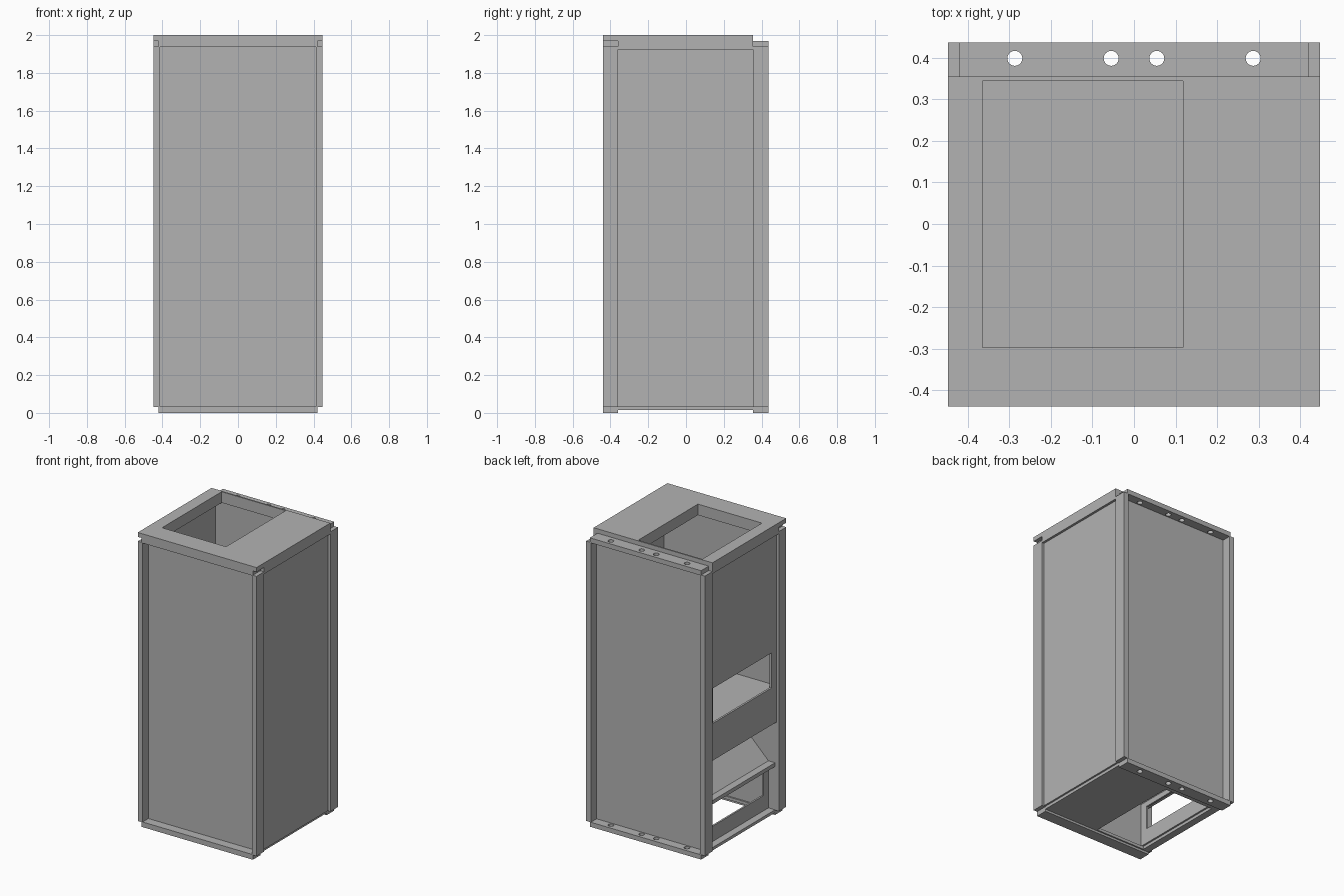
import bpy
import bmesh
from mathutils import Matrix, Vector

cube = bpy.data.objects.get("Cube")
if cube:
    bpy.data.objects.remove(cube, do_unlink=True)

GREY = (0.45, 0.45, 0.45, 1.0)
metal = bpy.data.materials.new("plain grey")
metal.use_nodes = True
metal.diffuse_color = GREY
metal.node_tree.nodes["Principled BSDF"].inputs["Base Color"].default_value = GREY

# Main dimensions
W, FRONT, BACK = 0.448, -0.44, 0.437
LIP_W, POST_IN = 0.42, 0.412
Y0, Y1 = -0.36, 0.355


def finish(name, bm):
    bmesh.ops.recalc_face_normals(bm, faces=bm.faces)
    mesh = bpy.data.meshes.new(name)
    bm.to_mesh(mesh)
    bm.free()
    mesh.materials.append(metal)
    obj = bpy.data.objects.new(name, mesh)
    bpy.context.collection.objects.link(obj)
    return obj


def box(name, xs, ys, zs):
    bm = bmesh.new()
    lo, hi = Vector((xs[0], ys[0], zs[0])), Vector((xs[1], ys[1], zs[1]))
    bmesh.ops.create_cube(bm, size=1, matrix=Matrix.Translation((lo + hi) / 2)
                          @ Matrix.Diagonal((*(hi - lo), 1)))
    return finish(name, bm)


def cylinder(name, x, y, z, r, h):
    bm = bmesh.new()
    bmesh.ops.create_cone(bm, cap_ends=True, segments=32, radius1=r, radius2=r,
                          depth=h, matrix=Matrix.Translation((x, y, z)))
    return finish(name, bm)


def cut(obj, cutter):
    cutter.hide_render = True
    mod = obj.modifiers.new("cut", 'BOOLEAN')
    mod.operation = 'DIFFERENCE'
    mod.solver = 'EXACT'
    mod.object = cutter
    bpy.context.view_layer.objects.active = obj
    bpy.ops.object.modifier_apply(modifier=mod.name)
    bpy.data.objects.remove(cutter, do_unlink=True)


# Top cap with its large opening
cap = box("top_cap", (-W, W), (Y0, Y1), (1.925, 2.0))
cut(cap, box("cap_cutter", (-0.365, 0.118), (-0.297, 0.345), (1.8, 2.1)))
box("top_front_edge", (-W, W), (FRONT, Y0), (1.97, 2.0))
box("top_front_lip", (-LIP_W, LIP_W), (FRONT, Y0), (1.937, 1.97))

# Base plate with its opening, and the front lip under it
base = box("base_plate", (-LIP_W, LIP_W), (Y0, Y1), (0.015, 0.035))
cut(base, box("base_cutter", (-0.37, 0.005), (-0.35, 0.31), (-0.1, 0.1)))
box("bottom_front_lip", (-LIP_W, LIP_W), (FRONT, Y0), (0.0, 0.035))

# Drilled rear lips
for name, z0, z1 in (("bottom_back_lip", 0.0, 0.032), ("top_back_lip", 1.937, 1.97)):
    lip = box(name, (-LIP_W, LIP_W), (Y1, BACK), (z0, z1))
    for x in (-0.287, -0.055, 0.055, 0.287):
        cut(lip, cylinder("drill", x, 0.399, z0, 0.018, 0.2))

# Corner posts, folded: a face strip and a side strip
for side, s in (("left", 1), ("right", -1)):
    for end, ys in (("front", (FRONT, Y0)), ("back", (Y1, BACK))):
        xs = sorted((s * POST_IN, s * W))
        box(f"{end}_{side}_post", xs, ys, (0.032, 1.94))

# Recessed front and back panels
box("front_panel", (-LIP_W, LIP_W), (-0.378, Y0), (0.03, 1.94))
box("back_panel", (-LIP_W, LIP_W), (Y1, 0.375), (0.03, 1.94))

# Side panels: one plain, one with a window and open below
box("left_panel", (0.418, 0.432), (Y0, Y1), (0.035, 1.925))
side = box("right_panel", (-0.432, -0.418), (Y0, Y1), (0.637, 1.925))
cut(side, box("window_cutter", (-0.6, -0.3), (-0.304, 0.325), (0.89, 1.129)))

# Lower side wall, set in, with its window
lower = box("lower_right_wall", (-0.37, -0.358), (Y0, Y1), (0.035, 0.335))
cut(lower, box("lower_cutter", (-0.5, -0.2), (-0.305, 0.305), (0.139, 0.3)))

# Inner shelves and the sloping chute between them
box("middle_shelf", (-0.418, 0.418), (Y0, Y1), (0.865, 0.885))
box("delivery_ledge", (-LIP_W, -0.358), (Y0, Y1), (0.33, 0.356))
bm = bmesh.new()
profile = [(-0.37, 0.356), (-0.358, 0.335), (0.16, 0.853), (0.148, 0.866)]
face = bm.faces.new([bm.verts.new((x, Y0, z)) for x, z in profile])
new = bmesh.ops.extrude_face_region(bm, geom=[face])["geom"]
bmesh.ops.translate(bm, vec=(0, Y1 - Y0, 0),
                    verts=[v for v in new if isinstance(v, bmesh.types.BMVert)])
finish("sloping_chute", bm)
